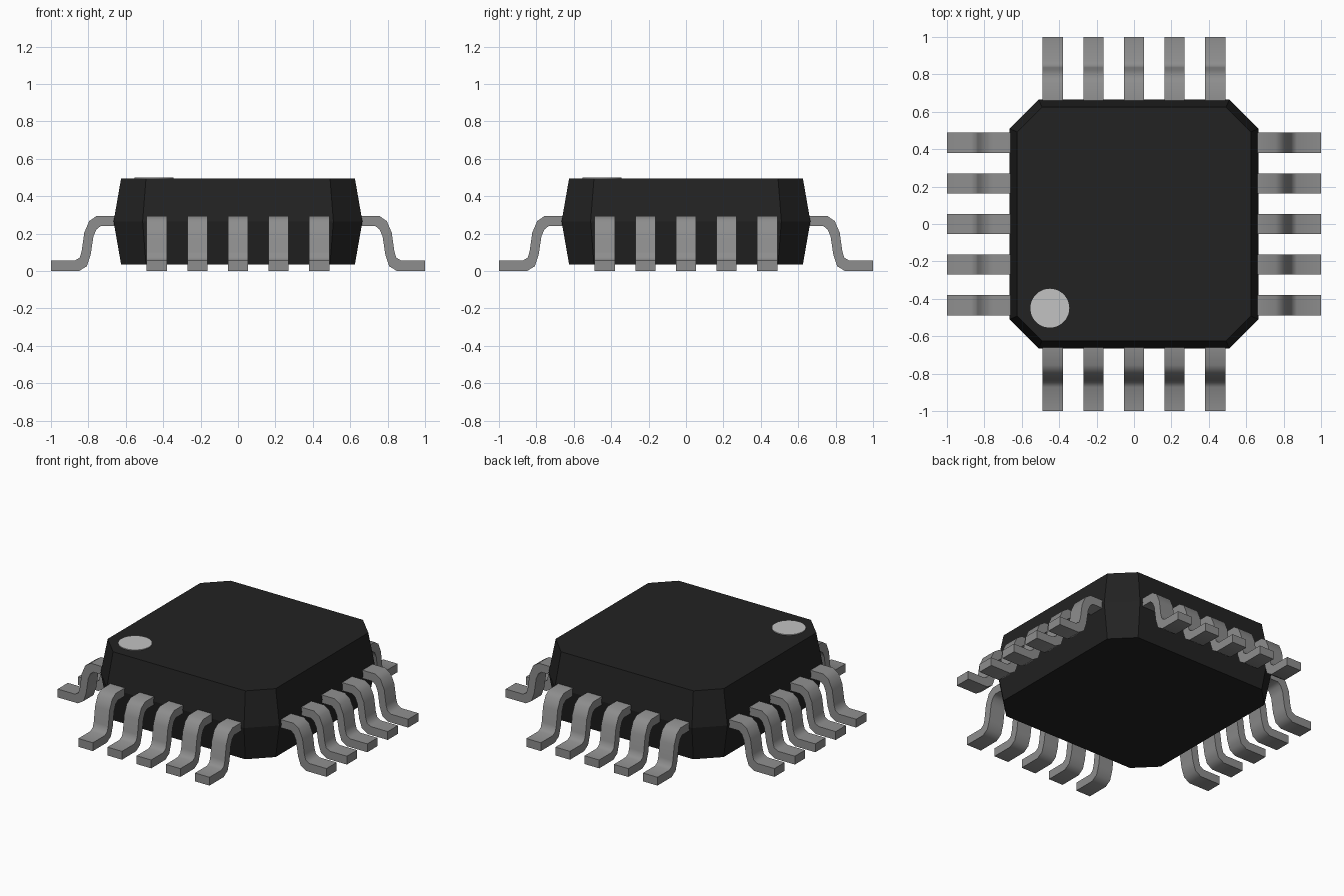
import bpy, bmesh, math
from mathutils import Matrix

cube = bpy.data.objects.get("Cube")
if cube:
    bpy.data.objects.remove(cube, do_unlink=True)


def material(name, value):
    m = bpy.data.materials.new(name)
    m.use_nodes = True
    colour = (value, value, value, 1)
    m.diffuse_color = colour
    bsdf = next(n for n in m.node_tree.nodes if n.type == 'BSDF_PRINCIPLED')
    bsdf.inputs["Base Color"].default_value = colour
    return m


def finish(bm, name, mat):
    bmesh.ops.recalc_face_normals(bm, faces=bm.faces)
    mesh = bpy.data.meshes.new(name)
    bm.to_mesh(mesh)
    bm.free()
    mesh.materials.append(mat)
    obj = bpy.data.objects.new(name, mesh)
    bpy.context.collection.objects.link(obj)
    return obj


def loft(rings):
    """Join equal-sized closed rings and cap both ends."""
    bm = bmesh.new()
    loops = [[bm.verts.new(p) for p in ring] for ring in rings]
    n = len(loops[0])
    for a, b in zip(loops, loops[1:]):
        for i in range(n):
            j = (i + 1) % n
            bm.faces.new((a[i], a[j], b[j], b[i]))
    bm.faces.new(loops[0])
    bm.faces.new(loops[-1])
    return bm


black = material("black plastic", 0.016)
metal = material("grey metal", 0.27)
light = material("light grey marker", 0.54)


# Body: chamfered square, widest at the parting line
def octagon(half, cut, z):
    return [(half, -cut, z), (half, cut, z), (cut, half, z), (-cut, half, z),
            (-half, cut, z), (-half, -cut, z), (-cut, -half, z), (cut, -half, z)]


finish(loft([octagon(0.625, 0.492, 0.035),
             octagon(0.665, 0.51, 0.265),
             octagon(0.625, 0.492, 0.495)]), "body", black)

# Round marker near the front corner
bm = bmesh.new()
bmesh.ops.create_cone(bm, cap_ends=True, segments=48, radius1=0.104, radius2=0.104,
                      depth=0.008, matrix=Matrix.Translation((-0.45, -0.45, 0.496)))
finish(bm, "corner_marker", light)

# Pin side profile: (distance from centre, height), bent down into a flat foot
PROFILE = [(0.64, 0.295), (0.755, 0.295), (0.795, 0.268), (0.822, 0.205),
           (0.836, 0.105), (0.846, 0.072), (0.872, 0.056), (1.0, 0.056),
           (1.0, 0.0), (0.85, 0.0), (0.808, 0.026), (0.788, 0.085),
           (0.773, 0.185), (0.757, 0.222), (0.735, 0.24), (0.64, 0.24)]
PIN_HALF, PITCH = 0.054, 0.217

# Five pins along each of the four sides
for k, side in enumerate(("left", "back", "right", "front")):
    for i in range(5):
        y = (i - 2) * PITCH
        bm = loft([[(x, y + s * PIN_HALF, z) for x, z in PROFILE] for s in (-1, 1)])
        bm.transform(Matrix.Rotation(k * math.pi / 2, 4, 'Z'))
        pin = finish(bm, f"{side}_pin_{i + 1}", metal)
        bpy.ops.object.select_all(action='DESELECT')
        pin.select_set(True)
        bpy.context.view_layer.objects.active = pin
        bpy.ops.object.shade_smooth_by_angle(angle=math.radians(45))
